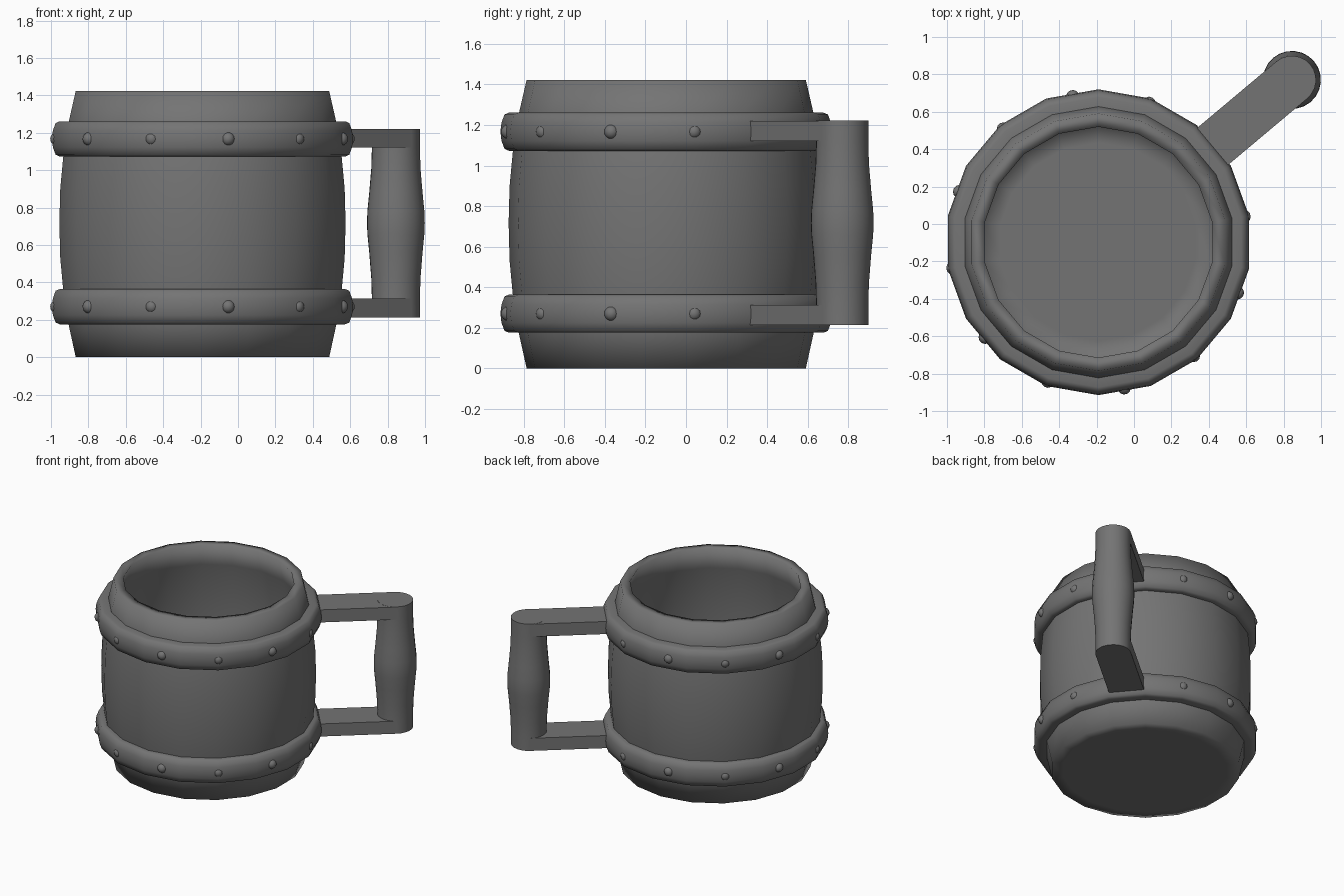
import bpy, bmesh
from math import cos, sin, pi, radians
from mathutils import Matrix, Vector

if "Cube" in bpy.data.objects:
    bpy.data.objects.remove(bpy.data.objects["Cube"])

CX, CY, H = -0.19, -0.0975, 1.423     # mug axis and height
MID = 0.717
ANG = radians(40)                     # handle direction

dark = bpy.data.materials.new("dark_grey")
dark.diffuse_color = (0.175, 0.175, 0.175, 1)
dark.use_nodes = True
dark.node_tree.nodes["Principled BSDF"].inputs["Base Color"].default_value = dark.diffuse_color


def finish(name, bm, angle=42):
    bmesh.ops.recalc_face_normals(bm, faces=bm.faces)
    me = bpy.data.meshes.new(name)
    bm.to_mesh(me)
    bm.free()
    me.materials.append(dark)
    ob = bpy.data.objects.new(name, me)
    bpy.context.collection.objects.link(ob)
    bpy.ops.object.select_all(action='DESELECT')
    ob.select_set(True)
    bpy.context.view_layer.objects.active = ob
    bpy.ops.object.shade_smooth_by_angle(angle=radians(angle))
    return ob


def lathe(name, profile, n, centre, start=0.0, closed=False, angle=42):
    """Spin (radius, z) points around a vertical axis; open profiles get end caps."""
    bm = bmesh.new()
    rings = [[bm.verts.new((centre[0] + r * cos(start + 2 * pi * i / n),
                            centre[1] + r * sin(start + 2 * pi * i / n), z))
              for i in range(n)] for r, z in profile]
    pairs = list(zip(rings, rings[1:]))
    if closed:
        pairs.append((rings[-1], rings[0]))
    for a, b in pairs:
        for i in range(n):
            j = (i + 1) % n
            bm.faces.new((a[i], a[j], b[j], b[i]))
    if not closed:
        bm.faces.new(rings[0])
        bm.faces.new(rings[-1])
    return finish(name, bm, angle)


# barrel body: bulged outer wall, rim, then inner wall down to the floor
outer = [(0.688, 0), (0.728, 0.18), (0.756, 0.36), (0.772, 0.53), (0.777, MID),
         (0.772, 0.9), (0.756, 1.07), (0.728, 1.25), (0.688, H)]
inner = [(r - 0.071, min(max(z, 0.07), H)) for r, z in reversed(outer)]
lathe("barrel_body", [(0.6, 0)] + outer + inner + [(0.53, 0.07)], 18, (CX, CY), pi / 2,
      angle=180)

# hoops with rivets
for label, z in (("lower", 0.27), ("upper", 1.167)):
    band = [(0.71, -0.094), (0.775, -0.094), (0.797, -0.085), (0.812, -0.045), (0.8175, 0),
            (0.812, 0.045), (0.797, 0.085), (0.775, 0.094), (0.71, 0.094)]
    lathe(label + "_hoop", [(r, z + h) for r, h in band], 18, (CX, CY), pi / 2,
          closed=True, angle=80)
    bm = bmesh.new()
    for k in range(12):
        a = radians(10 + 30 * k)
        pos = Vector((CX + 0.79 * cos(a), CY + 0.79 * sin(a), z))
        bmesh.ops.create_uvsphere(bm, u_segments=12, v_segments=8, radius=0.036,
                                  matrix=Matrix.Translation(pos))
    finish(label + "_rivets", bm)

# handle grip
D = 1.35
grip_centre = (CX + D * cos(ANG), CY + D * sin(ANG))
grip = [(0.129, 0.213), (0.129, 0.32), (0.132, 0.42), (0.143, 0.56), (0.153, 0.66),
        (0.155, MID), (0.153, 0.78), (0.143, 0.88), (0.132, 1.01), (0.129, 1.115), (0.129, 1.221)]
lathe("handle_grip", grip, 24, grip_centre, ANG)

# handle arms joining the grip to the hoops
for label, z in (("lower", 0.263), ("upper", 1.17)):
    bm = bmesh.new()
    r = (0.74 + D) / 2
    m = (Matrix.Translation((CX + r * cos(ANG), CY + r * sin(ANG), z))
         @ Matrix.Rotation(ANG, 4, 'Z') @ Matrix.Diagonal((D - 0.74, 0.258, 0.1, 1)))
    bmesh.ops.create_cube(bm, size=1, matrix=m)
    finish(label + "_handle_arm", bm)
